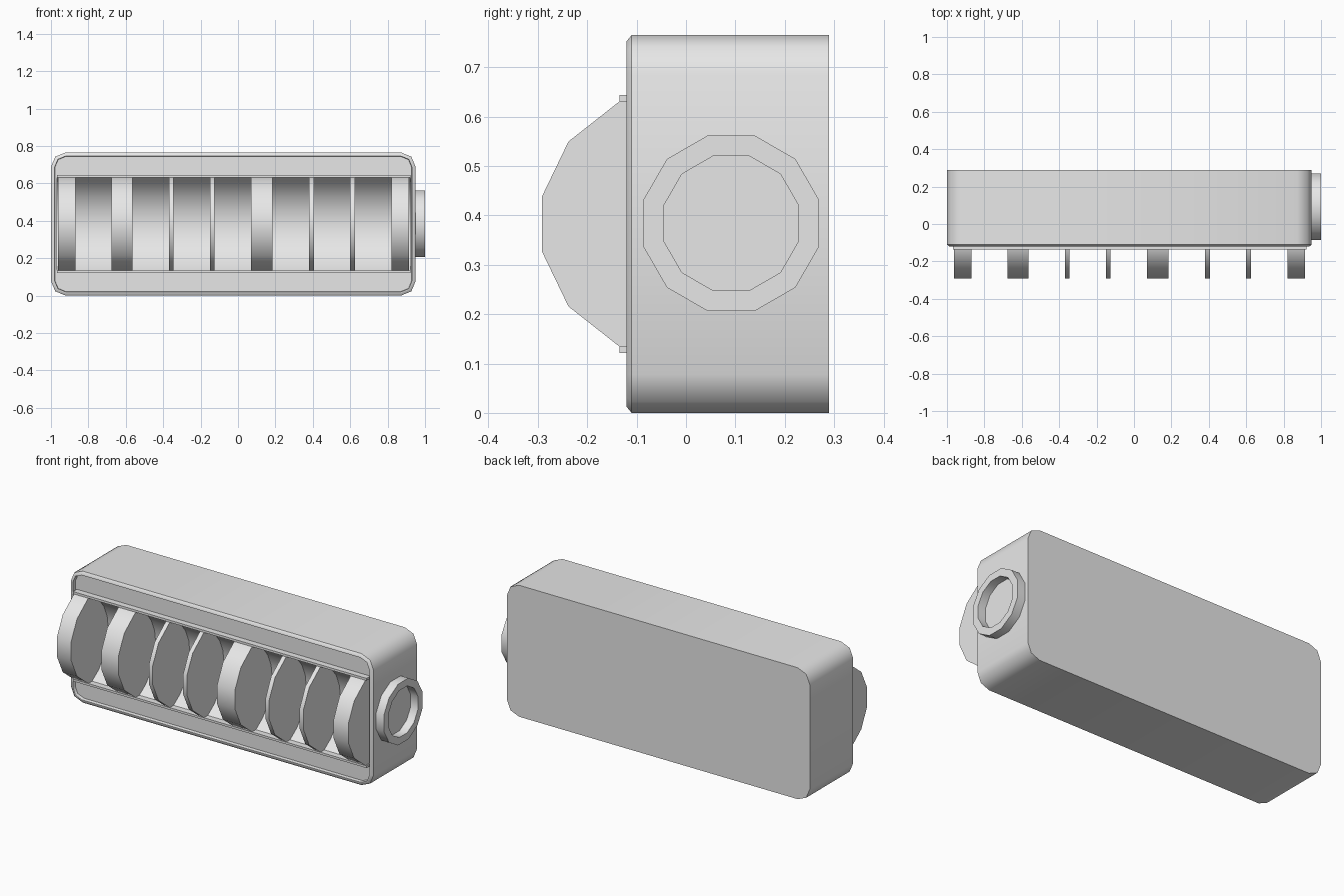
import bpy, bmesh, math

cube = bpy.data.objects.get("Cube")
if cube:
    bpy.data.objects.remove(cube, do_unlink=True)

grey = bpy.data.materials.new("light_grey")
grey.use_nodes = True
GREY = (0.8, 0.8, 0.8, 1)
grey.diffuse_color = GREY
grey.node_tree.nodes["Principled BSDF"].inputs["Base Color"].default_value = GREY


def loft(name, loops):
    """Bridge equal-length point loops and cap both ends."""
    bm = bmesh.new()
    rows = [[bm.verts.new(p) for p in loop] for loop in loops]
    n = len(rows[0])
    for a, b in zip(rows, rows[1:]):
        for i in range(n):
            j = (i + 1) % n
            bm.faces.new((a[i], a[j], b[j], b[i]))
    bm.faces.new(rows[0])
    bm.faces.new(rows[-1])
    bmesh.ops.recalc_face_normals(bm, faces=bm.faces)
    mesh = bpy.data.meshes.new(name)
    bm.to_mesh(mesh)
    bm.free()
    mesh.materials.append(grey)
    obj = bpy.data.objects.new(name, mesh)
    bpy.context.collection.objects.link(obj)
    return obj


def prism(name, profile, x0, x1):
    """Extrude a (y, z) profile along x."""
    return loft(name, [[(x, y, z) for y, z in profile] for x in (x0, x1)])


def smooth(obj):
    bpy.ops.object.select_all(action="DESELECT")
    obj.select_set(True)
    bpy.context.view_layer.objects.active = obj
    bpy.ops.object.shade_smooth_by_angle(angle=math.radians(47))


X0, X1, TOP, MID = -1.0, 0.95, 0.765, 0.3825


def rounded_rect(y, inset):
    """Rectangle in x and z with two-segment round corners."""
    r = 0.078 - inset
    pts = []
    for k, (cx, cz) in enumerate(((X1, TOP), (X0, TOP), (X0, 0), (X1, 0))):
        sx, sz = (1 if cx == X1 else -1), (1 if cz == TOP else -1)
        ox, oz = cx - sx * (inset + r), cz - sz * (inset + r)
        for s in range(3):
            a = math.radians(90 * k + 45 * s)
            pts.append((ox + r * math.cos(a), y, oz + r * math.sin(a)))
    return pts


# Case with chamfered front rim and recessed face
case = loft("case", [rounded_rect(y, d) for y, d in (
    (0.29, 0), (-0.11, 0), (-0.12, 0.012), (-0.12, 0.02), (-0.1, 0.022))])

# Curved trough cut into the face
HALF, DEPTH, LIP = 0.248, 0.15, -0.1
radius = (HALF ** 2 + DEPTH ** 2) / (2 * DEPTH)
sweep = math.asin(HALF / radius)
arc = []
for i in range(9):
    a = sweep * (i / 4 - 1)
    arc.append((LIP + DEPTH - radius * (1 - math.cos(a)), MID + radius * math.sin(a)))
cutter = prism("trough_cutter", [(-0.2, MID - HALF)] + arc + [(-0.2, MID + HALF)], -0.968, 0.922)
cutter.hide_render = True
cut = case.modifiers.new("trough", "BOOLEAN")
cut.object = cutter
cut.operation = "DIFFERENCE"
cut.solver = "EXACT"
bpy.context.view_layer.objects.active = case
bpy.ops.object.modifier_apply(modifier=cut.name)
bpy.data.objects.remove(cutter, do_unlink=True)
smooth(case)

# Rails above and below the trough
for name, z in (("lower_rail", MID - HALF - 0.013), ("upper_rail", MID + HALF)):
    prism(name, [(-0.135, z), (LIP + 0.01, z), (LIP + 0.01, z + 0.013), (-0.135, z + 0.013)],
          -0.968, 0.922)

# Drum discs standing in the trough
half_front = [(-0.135, 0.248), (-0.238, 0.167), (-0.292, 0.055)]
front = [(y, MID + h) for y, h in half_front]
front += [(y, MID - h) for y, h in reversed(half_front)]
for i, (a, b) in enumerate(((-0.962, -0.87), (-0.675, -0.565), (-0.37, -0.345), (-0.15, -0.125),
                            (0.07, 0.185), (0.38, 0.405), (0.6, 0.625), (0.82, 0.915))):
    smooth(prism(f"drum_disc_{i + 1}", front + arc, a, b))


# Ring socket on the left end
def circle(x, r):
    return [(x, 0.0915 + r * math.cos(t), 0.384 + r * math.sin(t))
            for t in (math.radians(15 + 30 * i) for i in range(12))]


smooth(loft("end_ring", [circle(0.94, 0.184), circle(1.0, 0.184), circle(1.0, 0.141), circle(0.952, 0.141)]))
